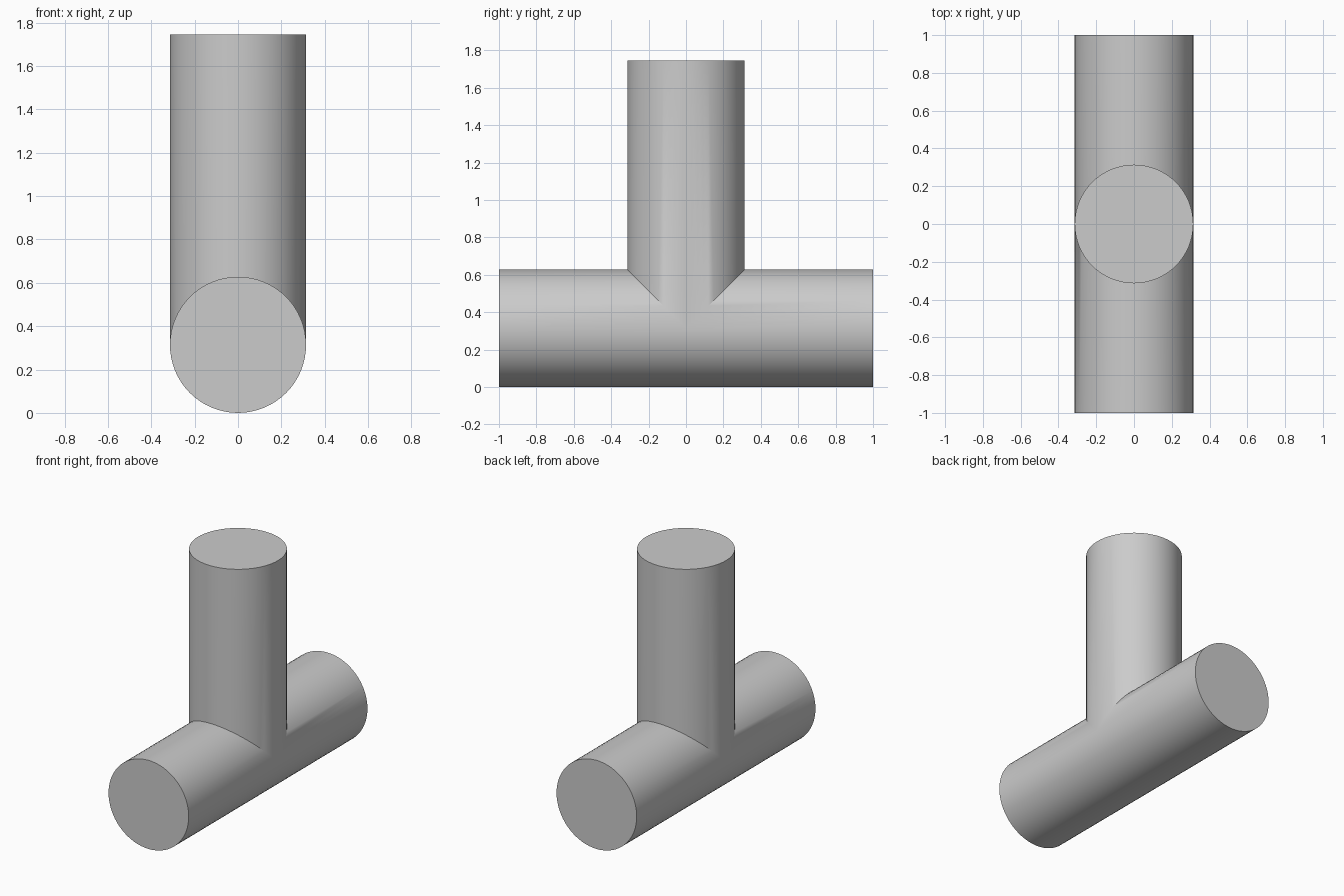
import bpy
import math

if "Cube" in bpy.data.objects:
    bpy.data.objects.remove(bpy.data.objects["Cube"], do_unlink=True)

RADIUS = 0.314
LENGTH = 2.0
HEIGHT = 1.745

grey = bpy.data.materials.new("plain grey")
grey.use_nodes = True
colour = (0.6, 0.6, 0.6, 1)
grey.diffuse_color = colour
grey.node_tree.nodes["Principled BSDF"].inputs["Base Color"].default_value = colour


def rod(name, depth, location, rotation=(0, 0, 0)):
    bpy.ops.mesh.primitive_cylinder_add(vertices=64, radius=RADIUS, depth=depth,
                                        location=location, rotation=rotation)
    obj = bpy.context.object
    obj.name = name
    obj.data.materials.append(grey)
    return obj


# Upright branch, starting on the axis of the lying pipe
branch_depth = HEIGHT - RADIUS
branch = rod("upright_branch", branch_depth, (0, 0, RADIUS + branch_depth / 2))

# Lying pipe along y
pipe = rod("tee_pipe", LENGTH, (0, 0, RADIUS), (math.pi / 2, 0, 0))

# Merge both into one tee
union = pipe.modifiers.new("join branch", 'BOOLEAN')
union.operation = 'UNION'
union.solver = 'EXACT'
union.object = branch
bpy.ops.object.modifier_apply(modifier=union.name)
bpy.data.objects.remove(branch, do_unlink=True)

# Round sides, crisp rims and seams
bpy.ops.object.shade_smooth_by_angle(angle=math.radians(30))
